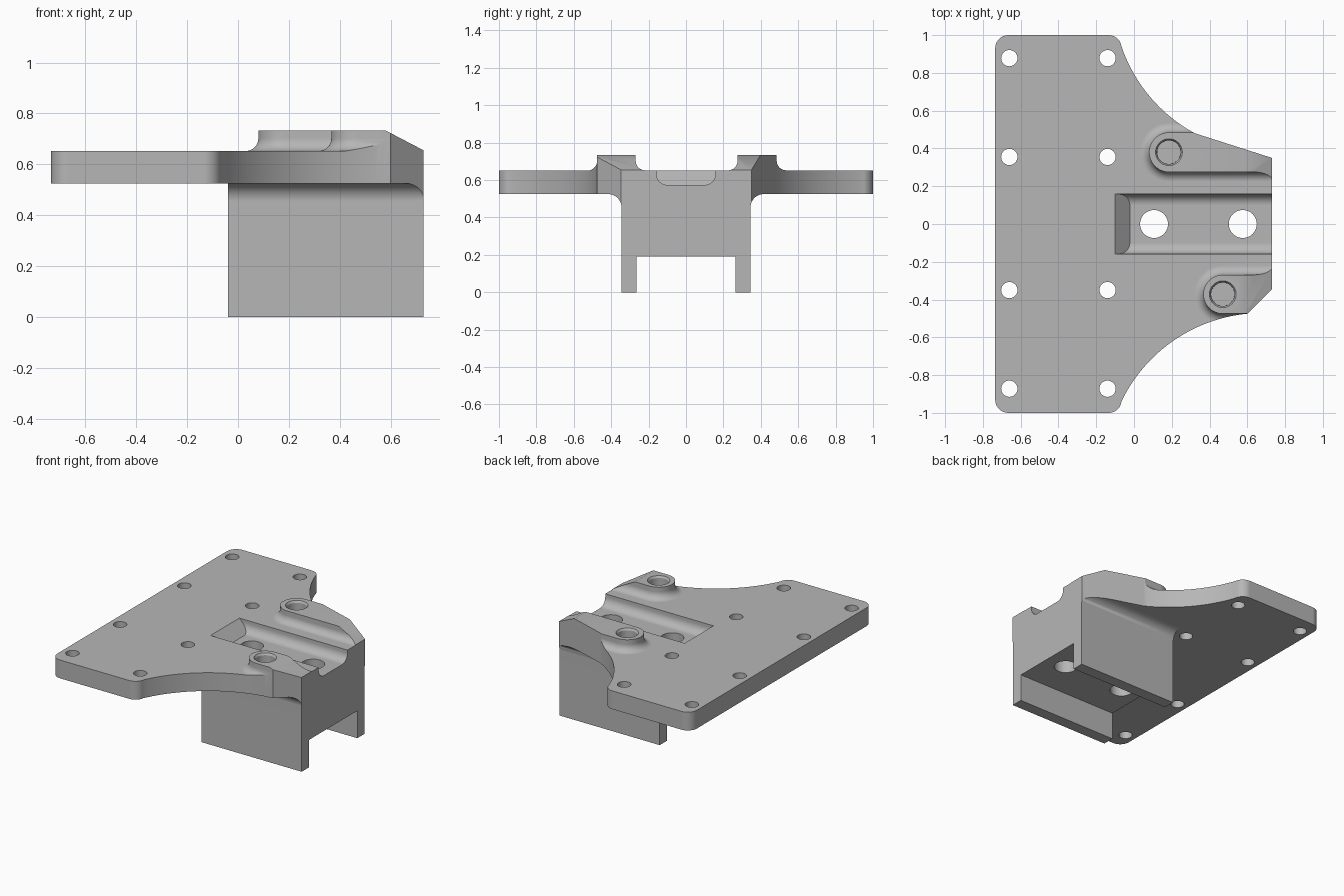
import bpy, bmesh
from math import sin, cos, pi, radians, atan2

if "Cube" in bpy.data.objects:
    bpy.data.objects.remove(bpy.data.objects["Cube"])

grey = bpy.data.materials.new("machined_grey")
grey.use_nodes = True
grey.diffuse_color = (0.47, 0.47, 0.47, 1)
grey.node_tree.nodes["Principled BSDF"].inputs["Base Color"].default_value = (0.47, 0.47, 0.47, 1)

BOTTOM, TOP, BOSS_TOP = 0.525, 0.652, 0.733
END = 0.73


def loft(name, rings):
    """Closed solid through rings of equal point count."""
    bm = bmesh.new()
    loops = [[bm.verts.new(p) for p in ring] for ring in rings]
    n = len(loops[0])
    for a, b in zip(loops, loops[1:]):
        for i in range(n):
            j = (i + 1) % n
            bm.faces.new((a[i], a[j], b[j], b[i]))
    bm.faces.new(loops[0])
    bm.faces.new(loops[-1])
    bmesh.ops.recalc_face_normals(bm, faces=bm.faces)
    mesh = bpy.data.meshes.new(name)
    bm.to_mesh(mesh)
    bm.free()
    mesh.materials.append(grey)
    obj = bpy.data.objects.new(name, mesh)
    bpy.context.collection.objects.link(obj)
    return obj


def arc(cx, cy, r, start, end, steps):
    angles = [radians(start + (end - start) * i / steps) for i in range(steps + 1)]
    return [(cx + r * cos(a), cy + r * sin(a)) for a in angles]


def upright(name, outline, z0, z1):
    return loft(name, [[(x, y, z) for x, y in outline] for z in (z0, z1)])


def along_x(name, profile, x0, x1):
    return loft(name, [[(x, y, z) for y, z in profile] for x in (x0, x1)])


def rect(a0, b0, a1, b1):
    return [(a0, b0), (a1, b0), (a1, b1), (a0, b1)]


def combine(target, tool, operation):
    mod = target.modifiers.new(operation.lower(), "BOOLEAN")
    mod.operation, mod.solver, mod.object = operation, "EXACT", tool
    bpy.context.view_layer.objects.active = target
    bpy.ops.object.modifier_apply(modifier=mod.name)
    bpy.data.objects.remove(tool)


def sweep(cx, cy, r, p, q):
    """Concave edge from p to q about a centre outside the plate."""
    a, b = [atan2(y - cy, x - cx) * 180 / pi % 360 for x, y in (p, q)]
    return arc(cx, cy, r, a, b, 28)


# Oversized slab, trimmed to the outline later
bracket = upright("mounting_bracket", rect(-1.2, -1.3, 1.2, 1.3), BOTTOM, TOP)

# Block below, flaring into the plate with a fillet on each side
HALF, FILLET = 0.345, 0.07
flare = arc(HALF + FILLET, BOTTOM - FILLET, FILLET, 180, 90, 8)
side = [(HALF, 0)] + flare + [(HALF + FILLET, 0.6)]
block = along_x("block", side + [(-y, z) for y, z in reversed(side)], -0.04, 1.1)
combine(bracket, block, "UNION")

# Raised bosses with filleted feet, running out past the end
BOSSES = [(0.185, 0.38, 0.105), (0.47, -0.372, 0.103)]
for cx, cy, r in BOSSES:
    layers = [(0.05, 0.6)]
    for i in range(9):
        t = i / 8 * pi / 2
        layers.append((0.05 - 0.05 * sin(t), TOP + 0.05 - 0.05 * cos(t)))
    layers.append((0, BOSS_TOP))
    rings = []
    for grow, z in layers:
        ring = arc(cx, cy, r + grow, 90, 270, 28)
        ring += [(1.1, cy - r - grow), (1.1, cy + r + grow)]
        rings.append([(x, y, z) for x, y in ring])
    combine(bracket, loft("boss", rings), "UNION")

# Plan outline that trims slab, block and bosses
outline = arc(-0.665, 0.93, 0.07, 180, 90, 8) + arc(-0.135, 0.93, 0.07, 90, 20, 8)
outline += sweep(0.719, 1.209, 0.83, (-0.067, 0.94), (0.32, 0.48))
outline += [(END, 0.35), (END, -0.347)]
outline += sweep(0.68, -1.30, 0.829, (0.6, -0.475), (-0.067, -0.94))
outline += arc(-0.135, -0.93, 0.07, -20, -90, 8) + arc(-0.665, -0.93, 0.07, 270, 180, 8)
combine(bracket, upright("trim", outline, -0.2, 1), "INTERSECT")

# Sloped ends of the bosses
slope = [(0.54, 0.754), (0.8, 0.618), (0.8, 0.95), (0.54, 0.95)]
wedge = loft("slope", [[(x, y, z) for x, z in slope] for y in (-0.8, 0.8)])
combine(bracket, wedge, "DIFFERENCE")

# Round-bottomed channel on top with a slanted inner end
FLOOR, R = 0.574, 0.058
channel = arc(0.158 - R, FLOOR + R, R, 0, -90, 8) + arc(R - 0.158, FLOOR + R, R, 270, 180, 8)
channel += [(-0.158, 0.9), (0.158, 0.9)]
rings = [[(TOP - 0.1 - z, y, z) for y, z in channel], [(1.1, y, z) for y, z in channel]]
combine(bracket, loft("channel", rings), "DIFFERENCE")

# Square slot under the block
combine(bracket, along_x("slot", rect(-0.265, -0.2, 0.265, 0.19), -0.3, 1.1), "DIFFERENCE")

# Bolt holes in the plate and through the channel floor
holes = [(x, y, 0.043) for x in (-0.66, -0.14) for y in (0.878, 0.355, -0.35, -0.872)]
holes += [(x, 0, 0.074) for x in (0.106, 0.576)]
for x, y, r in holes:
    combine(bracket, upright("hole", arc(x, y, r, 0, 348.75, 31), 0.1, 0.9), "DIFFERENCE")

# Blind holes in the bosses, with a narrow bevelled rim
for cx, cy, r in BOSSES:
    levels = [(0.062, 0.6), (0.063, 0.72), (0.071, BOSS_TOP), (0.071, 0.9)]
    rings = [[(x, y, z) for x, y in arc(cx, cy, s, 0, 348.75, 31)] for s, z in levels]
    combine(bracket, loft("blind_hole", rings), "DIFFERENCE")

# Smooth fillets while keeping flat faces flat
bpy.ops.object.select_all(action="DESELECT")
bracket.select_set(True)
bpy.context.view_layer.objects.active = bracket
bpy.ops.object.shade_smooth_by_angle(angle=radians(28))
weighted = bracket.modifiers.new("flat_faces", "WEIGHTED_NORMAL")
weighted.keep_sharp = True
